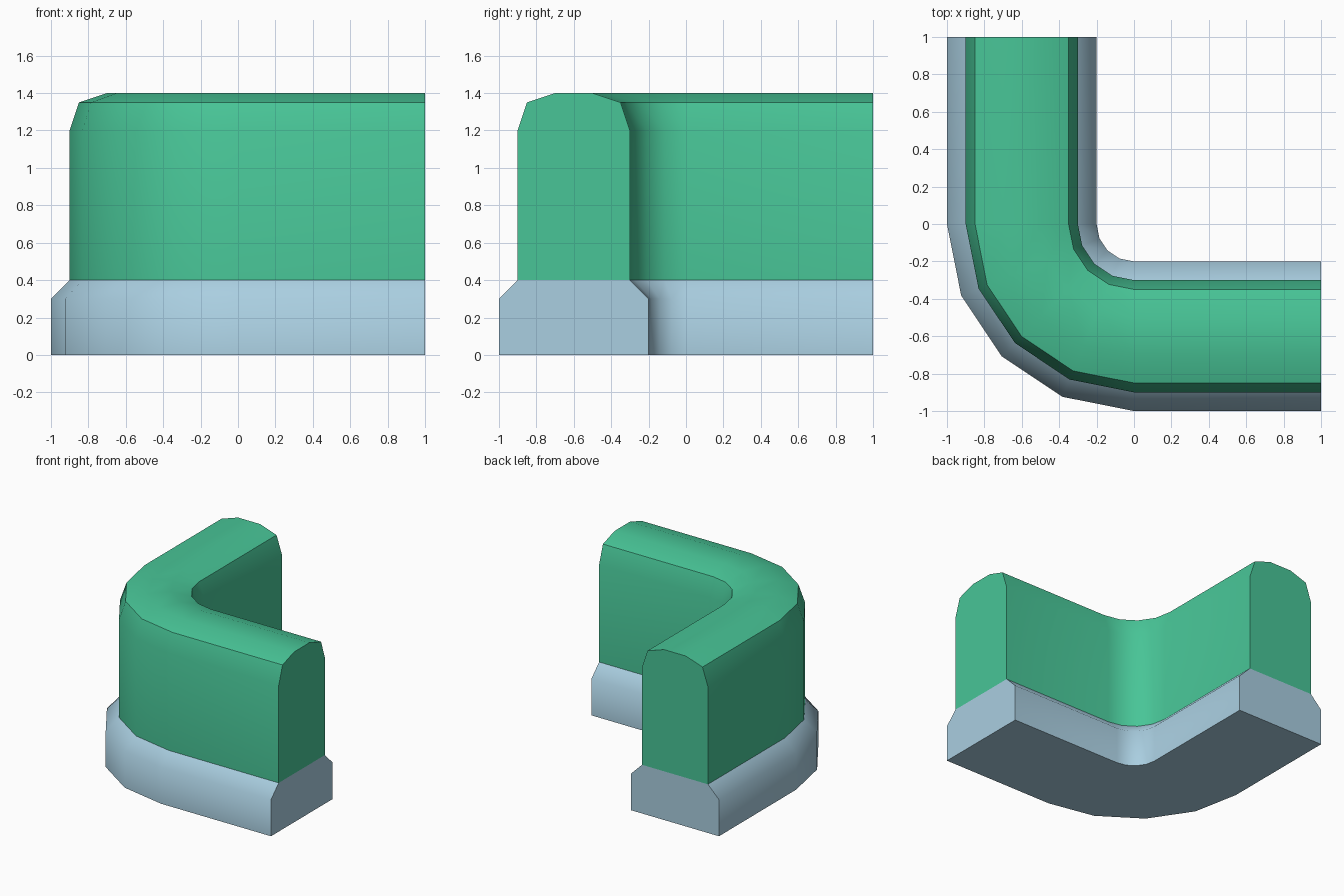
import bpy, bmesh
from math import cos, sin, pi, radians

if "Cube" in bpy.data.objects:
    bpy.data.objects.remove(bpy.data.objects["Cube"])


def material(name, color):
    mat = bpy.data.materials.new(name)
    mat.diffuse_color = color
    mat.use_nodes = True
    mat.node_tree.nodes["Principled BSDF"].inputs["Base Color"].default_value = mat.diffuse_color
    return mat


# Path stations: straight leg, four-segment quarter bend about the origin, straight leg
STATIONS = [(1, 0, 1.5 * pi)]
STATIONS += [(0, 0, 1.5 * pi - i * pi / 8) for i in range(5)]
STATIONS += [(0, 1, pi)]


def sweep(name, profile, mat):
    """Sweep an open (radius, z) profile along the path and cap both ends."""
    bm = bmesh.new()
    rings = [[bm.verts.new((ox + r * cos(a), oy + r * sin(a), z)) for r, z in profile]
             for ox, oy, a in STATIONS]
    for a, b in zip(rings, rings[1:]):
        for i in range(len(profile) - 1):
            bm.faces.new((a[i], b[i], b[i + 1], a[i + 1]))
    bm.faces.new(rings[0])
    bm.faces.new(rings[-1][::-1])
    bmesh.ops.recalc_face_normals(bm, faces=bm.faces)
    # an open shell: make sure the first wall (the outer one) points outwards
    bm.faces.ensure_lookup_table()
    ref = max(bm.faces, key=lambda f: f.calc_center_median().x)
    if ref.normal.x < 0:
        bmesh.ops.reverse_faces(bm, faces=bm.faces)
    mesh = bpy.data.meshes.new(name)
    bm.to_mesh(mesh)
    bm.free()
    obj = bpy.data.objects.new(name, mesh)
    bpy.context.collection.objects.link(obj)
    mesh.materials.append(mat)
    bpy.ops.object.select_all(action='DESELECT')
    obj.select_set(True)
    bpy.context.view_layer.objects.active = obj
    bpy.ops.object.shade_smooth_by_angle(angle=radians(50))
    return obj


# Stone base with chamfered shoulders and a flat underside
sweep("base", [(0.9, 0.4), (1, 0.3), (1, 0), (0.2, 0), (0.2, 0.3), (0.3, 0.4)],
      material("stone", (0.40, 0.62, 0.75, 1)))

# Hedge with a rounded top, open where it sits on the base
sweep("hedge", [(0.9, 0.4), (0.9, 1.2), (0.85, 1.35), (0.7, 1.4),
                (0.5, 1.4), (0.35, 1.35), (0.3, 1.2), (0.3, 0.4)],
      material("leaf_green", (0.065, 0.56, 0.31, 1)))

# Centre the model in x and y
bpy.context.view_layer.update()
